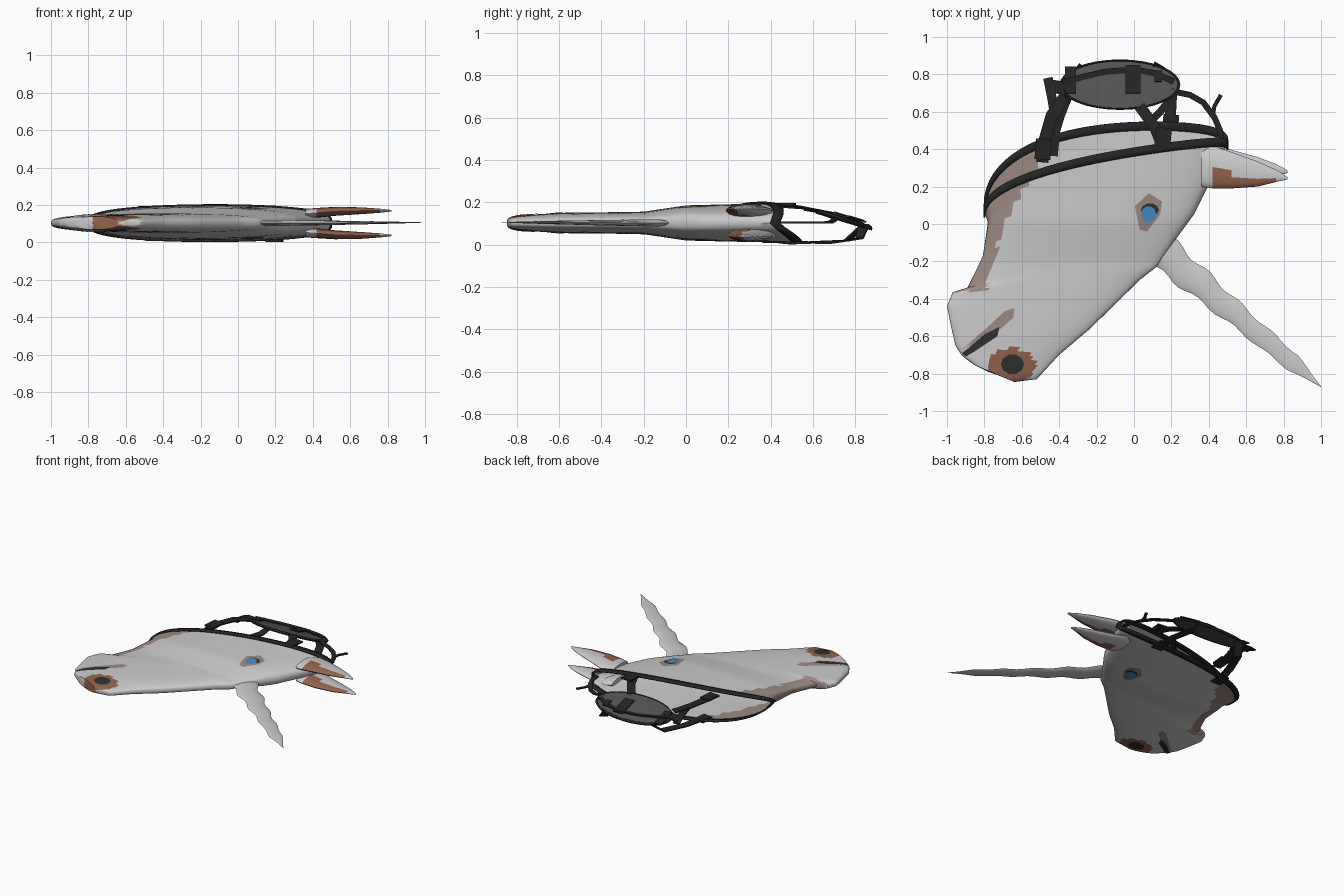
import bpy, bmesh, math
from mathutils import Vector
from mathutils.bvhtree import BVHTree

if "Cube" in bpy.data.objects:
    bpy.data.objects.remove(bpy.data.objects["Cube"])

ZC = 0.103


def material(name, rgb):
    m = bpy.data.materials.new(name)
    m.diffuse_color = (*rgb, 1)
    m.use_nodes = True
    m.node_tree.nodes["Principled BSDF"].inputs["Base Color"].default_value = m.diffuse_color
    return m


WHITE = material("coat_white", (0.60, 0.60, 0.60))
TAUPE = material("taupe", (0.33, 0.25, 0.225))
BROWN = material("skin_brown", (0.29, 0.125, 0.075))
DARK = material("hollow_dark", (0.03, 0.03, 0.03))
BLUE = material("eye_blue", (0.06, 0.26, 0.55))
BLACK = material("strap_black", (0.018, 0.018, 0.018))
GREY = material("pad_grey", (0.085, 0.085, 0.085))


def make(name, verts, faces, mats, rule=None, smooth=True, thick=0):
    me = bpy.data.meshes.new(name)
    me.from_pydata([tuple(v) for v in verts], [], faces)
    for m in mats:
        me.materials.append(m)
    bm = bmesh.new()
    bm.from_mesh(me)
    bmesh.ops.recalc_face_normals(bm, faces=bm.faces)
    if rule:
        for f in bm.faces:
            f.material_index = rule(f.calc_center_median())
    bm.to_mesh(me)
    bm.free()
    ob = bpy.data.objects.new(name, me)
    bpy.context.collection.objects.link(ob)
    if thick:
        mod = ob.modifiers.new("thickness", "SOLIDIFY")
        mod.thickness, mod.offset = thick, 0
    if smooth:
        bpy.ops.object.select_all(action="DESELECT")
        ob.select_set(True)
        bpy.context.view_layer.objects.active = ob
        bpy.ops.object.shade_smooth_by_angle(angle=math.radians(40))
    return ob


def loft(name, rings, mats, caps=(False, False), **kw):
    n = len(rings[0])
    faces = [(i * n + j, i * n + (j + 1) % n, (i + 1) * n + (j + 1) % n, (i + 1) * n + j)
             for i in range(len(rings) - 1) for j in range(n)]
    if caps[0]:
        faces.append(tuple(range(n)))
    if caps[1]:
        faces.append(tuple(range((len(rings) - 1) * n, len(rings) * n)))
    return make(name, [v for r in rings for v in r], faces, mats, **kw)


def lookup(table, x):
    for (x0, a), (x1, b) in zip(table, table[1:]):
        if x <= x1:
            return a + (b - a) * max(0, (x - x0) / (x1 - x0))
    return table[-1][1]


# Head: flattened sections from neck to muzzle (throat x,y, forehead x,y, near and far bulge)
SECTIONS = [(-.80, .07, .50, .43, .125, .27), (-.78, 0, .42, .25, .10, .17),
            (-.81, -.18, .32, .05, .05, .05), (-.89, -.34, .21, -.10, 0, 0),
            (-.97, -.365, .12, -.23, 0, 0), (-1.0, -.44, .03, -.30, 0, 0),
            (-.98, -.54, -.235, -.56, 0, 0), (-.955, -.65, -.40, -.70, 0, 0),
            (-.92, -.705, -.52, -.83, 0, 0), (-.86, -.75, -.64, -.845, 0, 0),
            (-.78, -.79, -.71, -.815, 0, 0)]
HALF = [(-.85, .032), (-.6, .047), (-.2, .053), (0, .083), (.2, .088), (.4, .092)]
N = 64


def section(px, py, qx, qy, near, far, fade=1.0):
    ring = []
    for j in range(N):
        t = 2 * math.pi * j / N
        u, s = (1 - math.cos(t)) / 2, math.sin(t)
        y = py + (qy - py) * u
        y += (near * (1.4 - .9 * u) if s > 0 else far * (1.4 - .8 * u)) * abs(s) ** .8
        z = math.copysign(abs(s) ** .6 * lookup(HALF, y) * fade, s)
        ring.append(Vector((px + (qx - px) * u, y, ZC + z)))
    return ring


rings = []
for a, b in zip(SECTIONS, SECTIONS[1:]):
    for k in range(6):
        rings.append(section(*[p + (q - p) * k / 6 for p, q in zip(a, b)],
                             fade=1 - .5 * k / 6 if b is SECTIONS[-1] else 1))
rings.append(section(*SECTIONS[-1], fade=.4))


def head_colour(c):
    if ((c.x + .655) / .13) ** 2 + ((c.y + .755) / .09) ** 2 < 1:
        return 2
    if -.36 < c.y and c.x < -.70 + c.y * (.6 if c.y > 0 else .25):
        return 1
    return 0


head = loft("head_shell", rings, [WHITE, TAUPE, BROWN], caps=(False, True), rule=head_colour)
hb = bmesh.new()
hb.from_mesh(head.data)
tree = BVHTree.FromBMesh(hb)
hb.free()

# Neck edge binding
def rim_ring(dy, zs):
    return [Vector((v.x, v.y + dy, ZC + (v.z - ZC) * zs)) for v in rings[0]]


loft("neck_binding", [rim_ring(.014, 1.02), rim_ring(-.012, 1.05), rim_ring(-.034, 1.04)],
     [BLACK], thick=.01)


# Painted face details laid on both cheeks
def patch(name, outline, mat, lift):
    mid = Vector((sum(p[0] for p in outline), sum(p[1] for p in outline))) / len(outline)
    edge = []
    for a, b in zip(outline, outline[1:] + outline[:1]):
        edge += [Vector(a).lerp(Vector(b), k / 3) for k in range(3)]
    n = len(edge)
    for side, label in ((1, "near"), (-1, "far")):
        ring_list = []
        for k in (0.02, .35, .7, 1):
            ring = []
            for e in edge:
                p = mid.lerp(e, k)
                hit = tree.ray_cast(Vector((p.x, p.y, ZC + side)), Vector((0, 0, -side)))[0]
                if hit is None:
                    hit = tree.find_nearest(Vector((p.x, p.y, ZC + side * .04)))[0]
                ring.append(hit + Vector((0, 0, side * lift)))
            ring_list.append(ring)
        loft(f"{name}_{label}", ring_list, [mat], caps=(True, False))


def oval(x, y, rx, ry, n=10):
    return [(x + rx * math.cos(2 * math.pi * k / n), y + ry * math.sin(2 * math.pi * k / n))
            for k in range(n)]


patch("nostril_hole", oval(-.65, -.75, .062, .054), DARK, .003)
patch("mouth_corner", [(-.92, -.67), (-.77, -.54), (-.69, -.465), (-.64, -.45),
                       (-.645, -.50), (-.70, -.55), (-.80, -.63)], TAUPE, .002)
patch("mouth_gap", [(-.92, -.69), (-.88, -.66), (-.80, -.59), (-.72, -.55),
                    (-.73, -.60), (-.85, -.68), (-.90, -.71)], DARK, .004)
patch("eye_socket", [(.005, .095), (.08, .165), (.15, .12), (.14, .05),
                     (.07, -.04), (.03, -.03)], TAUPE, .002)
patch("eye_lid", oval(.085, .075, .048, .036), DARK, .004)
patch("eye_iris", oval(.078, .052, .04, .045), BLUE, .007)

# Ears, mirrored to the far side
EAR = [(.36, .20, .40, .026), (.42, .19, .42, .026), (.52, .19, .385, .024),
       (.66, .20, .335, .018), (.76, .225, .29, .011), (.82, .238, .252, .004)]
for label, side, rise in (("near", 1, 0), ("far", -1, .035)):
    ear_rings = []
    for x, lo, hi, h in EAR:
        shift = rise * (x - .36) / .46
        zmid = ZC + side * (.050 + .016 * min(1, (x - .36) / .2))
        ear_rings.append([Vector((x, (lo + hi) / 2 + shift + (hi - lo) / 2 * math.sin(a),
                                  zmid + h * math.cos(a)))
                          for a in [2 * math.pi * k / 16 for k in range(16)]])

    def ear_colour(c, rise=rise):
        line = .30 - .05 * (c.x - .4) / .4 + rise * (c.x - .36) / .46
        return 1 if c.y < line - .015 and .40 < c.x < .77 else 0
    loft(f"ear_{label}", ear_rings, [WHITE, BROWN], caps=(True, True), rule=ear_colour)

# Horn: flattened spiral cone
start, tip = Vector((.14, -.14, ZC)), Vector((1.0, -.87, ZC + .003))
across = Vector((.73, .86, 0)).normalized()
horn_rings = []
for i in range(29):
    f = i / 28
    wide = lookup([(0, .09), (.15, .08), (.5, .057), (.82, .046), (1, .002)], f)
    sway = .013 * math.sin(f * 30) * (1 - f)
    wide *= 1 + .08 * math.sin(f * 30 + 1.5)
    flat = .004 + .014 * (1 - f)
    horn_rings.append([start.lerp(tip, f) + across * (sway + wide * math.cos(a))
                       + Vector((0, 0, flat * (1 - .8 * f ** 6) * math.sin(a)))
                       for a in [2 * math.pi * k / 10 for k in range(10)]])
loft("horn", horn_rings, [WHITE], caps=(True, True))

# Crown pad: tilted oval disc with a black edge band
def crown(x, y, dz=0):
    return Vector((x, y, .124 - .31 * (y - .745) + dz))


def crown_ring(r, dz):
    return [crown(x, y, dz) for x, y in oval(-.075, .745, .32 * r, .132 * r, 32)]


loft("crown_pad", [crown_ring(.02, .008), crown_ring(.6, .006), crown_ring(.97, 0),
                   crown_ring(.97, -.012), crown_ring(.02, -.008)], [GREY], caps=(True, True))
loft("crown_edge", [crown_ring(.97, .004), crown_ring(1, -.006), crown_ring(.98, -.016)],
     [BLACK], thick=.006)


# Harness straps: flat ribbons along short paths
def strap(name, path, width, mat=BLACK, thick=.008):
    pts = [Vector(p) for p in path]
    verts = []
    for i, p in enumerate(pts):
        d = pts[min(i + 1, len(pts) - 1)] - pts[max(i - 1, 0)]
        w = Vector((-d.y, d.x, 0)).normalized() * width / 2
        verts += [p - w, p + w]
    faces = [(2 * i, 2 * i + 1, 2 * i + 3, 2 * i + 2) for i in range(len(pts) - 1)]
    make(name, verts, faces, [mat], smooth=False, thick=thick)


strap("left_strap_near", [(-.49, .33, .175), (-.48, .44, .18), (-.44, .58, .17), (-.37, .68, .15)], .065)
strap("left_strap_far", [(-.46, .38, .02), (-.40, .58, .012), (-.33, .76, .02), (-.27, .84, .09)], .06)
strap("left_strap_end", [(-.42, .56, .165), (-.44, .68, .145), (-.46, .78, .115)], .05)
strap("left_bridge", [(-.46, .74, .125), (-.40, .73, .13), (-.34, .71, .135)], .07)
strap("right_strap_near", [(.15, .42, .19), (.11, .52, .182), (.03, .63, .16)], .06)
strap("right_strap_far", [(.19, .50, .010), (.20, .68, .008), (.14, .82, .03), (.10, .84, .095)], .06)
strap("right_cross", [(.08, .54, .012), (.14, .60, .012), (.19, .66, .012)], .04)
strap("back_strap", [(.20, .71, .13), (.30, .69, .11), (.37, .65, .105), (.43, .57, .105),
                     (.46, .50, .105), (.47, .43, .105)], .032)
strap("back_strap_end", [(.42, .57, .105), (.43, .63, .105), (.465, .69, .105)], .022)
strap("crown_band", [crown(x, y, .014) for x, y in
                     ((-.38, .755), (-.28, .785), (-.15, .815), (0, .825), (.12, .805), (.21, .76))], .032)
strap("crown_tab", [crown(-.005, .85, .016), crown(-.005, .70, .016)], .08)
strap("crown_side_tab", [crown(.13, .82, .014), crown(.13, .76, .014)], .04)
strap("crown_left_patch", [crown(-.34, .84, .006), crown(-.34, .70, .008)], .06)

# Buckles where straps meet the neck binding
for name, x, y, z in (("left_near", -.49, .40, .187), ("right_near", .15, .46, .192),
                      ("left_far", -.45, .42, .014), ("right_far", .19, .53, .009)):
    strap(f"buckle_{name}", [(x, y - .055, z), (x + .01, y + .055, z)], .085, BLACK, .012)
